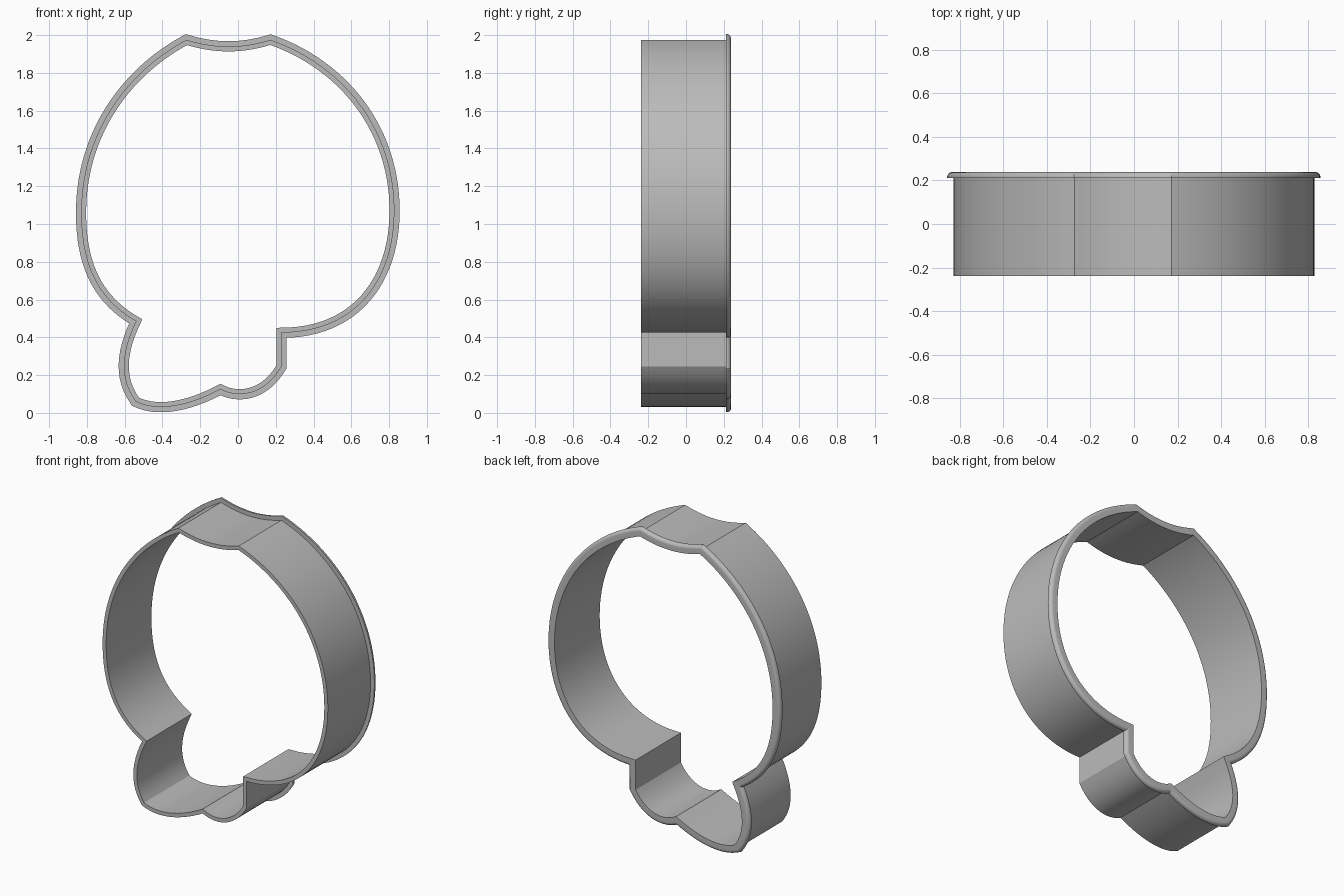
import bpy
import bmesh
import math
from mathutils import Vector

cube = bpy.data.objects.get("Cube")
if cube:
    bpy.data.objects.remove(cube, do_unlink=True)

metal = bpy.data.materials.new("plain grey")
metal.use_nodes = True
GREY = (0.5, 0.5, 0.5, 1)
metal.diffuse_color = GREY
metal.node_tree.nodes["Principled BSDF"].inputs["Base Color"].default_value = GREY

# Outline of the wall's outer face in x, z, clockwise from the front:
# start, two handles, number of steps; each curve ends where the next begins
CURVES = [
    ((-0.273, 1.975), (-0.12, 1.928), (0.02, 1.928), 14),   # top dip
    ((0.172, 1.975), (0.56, 1.84), (0.828, 1.50), 28),      # upper right
    ((0.828, 1.07), (0.828, 0.70), (0.62, 0.425), 24),      # lower right
    ((0.23, 0.425), (0.23, 0.36), (0.23, 0.30), 1),         # straight step
    ((0.23, 0.245), (0.14, 0.09), (0.0, 0.075), 14),        # small lobe
    ((-0.093, 0.125), (-0.25, 0.04), (-0.42, 0.0), 14),     # large lobe
    ((-0.542, 0.06), (-0.63, 0.18), (-0.62, 0.32), 12),     # lobe side
    ((-0.54, 0.485), (-0.74, 0.60), (-0.83, 0.78), 22),     # lower left
    ((-0.83, 1.06), (-0.83, 1.47), (-0.60, 1.80), 28),      # upper left
]


def outline():
    pts = []
    for i, (a, b, c, n) in enumerate(CURVES):
        d = CURVES[(i + 1) % len(CURVES)][0]
        a, b, c, d = map(Vector, (a, b, c, d))
        for k in range(n):
            t = k / n
            s = 1 - t
            pts.append(a * s**3 + b * 3 * s * s * t + c * 3 * s * t * t + d * t**3)
    return pts


def mitres(pts):
    """Outward offset vector per point, with full mitres at the corners."""
    result = []
    for i, p in enumerate(pts):
        u = (p - pts[i - 1]).normalized()
        v = (pts[(i + 1) % len(pts)] - p).normalized()
        m, n = Vector((-u.y, u.x)), Vector((-v.y, v.x))
        result.append((m + n) / (1 + m.dot(n)))
    return result


# Cross-section: outward offset and depth, with a rounded rim at the back
INNER, RIM, FRONT, BACK, R = -0.026, 0.028, -0.238, 0.238, 0.022
section = [(INNER, BACK), (INNER, FRONT), (0, FRONT), (0, 0.211), (RIM, 0.211)]
for k in range(9):
    ang = math.radians(90) * k / 8
    section.append((RIM - R + R * math.cos(ang), BACK - R + R * math.sin(ang)))

# Sweep the cross-section around the outline
bm = bmesh.new()
pts = outline()
rings = []
for p, m in zip(pts, mitres(pts)):
    ring = []
    for off, y in section:
        q = p + m * off
        ring.append(bm.verts.new((q.x, y, q.y)))
    rings.append(ring)
for i, ring in enumerate(rings):
    nxt = rings[(i + 1) % len(rings)]
    for j in range(len(section)):
        k = (j + 1) % len(section)
        bm.faces.new((ring[j], ring[k], nxt[k], nxt[j]))
bmesh.ops.recalc_face_normals(bm, faces=bm.faces)

mesh = bpy.data.meshes.new("cutter_wall_with_rim")
bm.to_mesh(mesh)
bm.free()
mesh.materials.append(metal)
wall = bpy.data.objects.new("cutter_wall_with_rim", mesh)
bpy.context.collection.objects.link(wall)

bpy.ops.object.select_all(action='DESELECT')
wall.select_set(True)
bpy.context.view_layer.objects.active = wall
bpy.ops.object.shade_smooth_by_angle(angle=math.radians(18))
